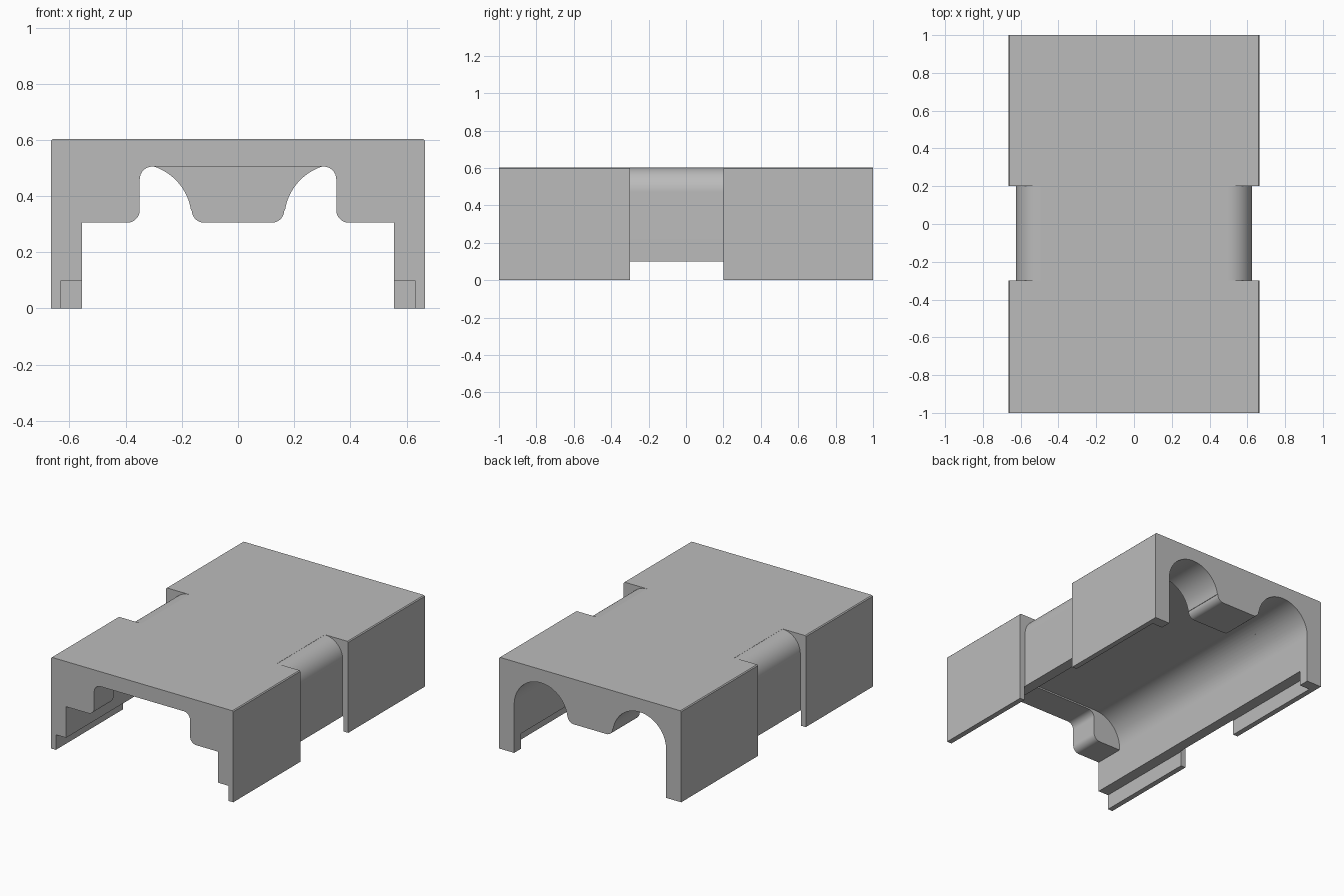
import bpy, bmesh
from math import sin, cos, radians

cube = bpy.data.objects.get("Cube")
if cube:
    bpy.data.objects.remove(cube, do_unlink=True)

grey = bpy.data.materials.new("plain grey")
grey.use_nodes = True
colour = (0.5, 0.5, 0.5, 1)
grey.diffuse_color = colour
grey.node_tree.nodes["Principled BSDF"].inputs["Base Color"].default_value = colour


def arc(cx, cz, r, start, end, steps=14):
    angles = [radians(start + (end - start) * i / steps) for i in range(steps + 1)]
    return [(cx + r * cos(a), cz + r * sin(a)) for a in angles]


def mirrored(half):
    return half + [(-x, z) for x, z in reversed(half)]


def extrude(name, profile, y0, y1):
    """Solid with an x-z profile running from y0 to y1."""
    bm = bmesh.new()
    face = bm.faces.new([bm.verts.new((x, y0, z)) for x, z in profile])
    moved = bmesh.ops.extrude_face_region(bm, geom=[face])["geom"]
    verts = [g for g in moved if isinstance(g, bmesh.types.BMVert)]
    bmesh.ops.translate(bm, verts=verts, vec=(0, y1 - y0, 0))
    bmesh.ops.recalc_face_normals(bm, faces=bm.faces)
    mesh = bpy.data.meshes.new(name)
    bm.to_mesh(mesh)
    bm.free()
    mesh.materials.append(grey)
    obj = bpy.data.objects.new(name, mesh)
    bpy.context.collection.objects.link(obj)
    return obj


def cut(obj, profile, y0, y1):
    cutter = extrude("cutter", profile, y0, y1)
    cutter.hide_render = True
    mod = obj.modifiers.new("cut", 'BOOLEAN')
    mod.operation = 'DIFFERENCE'
    mod.solver = 'EXACT'
    mod.object = cutter
    bpy.context.view_layer.update()
    result = bpy.data.meshes.new_from_object(
        obj.evaluated_get(bpy.context.evaluated_depsgraph_get()))
    obj.modifiers.clear()
    obj.data = result
    bpy.data.objects.remove(cutter, do_unlink=True)


# Outer block with slightly eased top edges
cover = extrude("cover", mirrored([(0.665, 0), (0.665, 0.597), (0.659, 0.603)]), -1, 1)

# Front opening between the two side lobes
front_opening = ([(0.555, -0.1), (0.555, 0.305)]
                 + arc(0.395, 0.35, 0.045, 270, 180, 8)
                 + arc(0.305, 0.46, 0.045, 0, 90, 8))
cut(cover, mirrored(front_opening), -1.1, -0.7)

# Back opening: twin arches around a central rib
back_opening = ([(0.555, -0.1)] + arc(0.36, 0.32, 0.195, 0, 171, 26)
                + arc(0.12, 0.35, 0.045, 0, -90, 8))
cut(cover, mirrored(back_opening), 0.6, 1.1)

# Main cavity with rounded upper corners
cavity = [(0.555, -0.1)] + arc(0.36, 0.32, 0.195, 0, 90)
cut(cover, mirrored(cavity), -0.8, 0.72)

# Rebate that leaves thin skirts along the bottom
cut(cover, mirrored([(0.63, -0.1), (0.63, 0.1)]), -1.1, 0.93)

# Rounded grip recess on each side
recess = [(0.8, -0.1), (0.8, 0.7), (0.495, 0.7)] + arc(0.495, 0.472, 0.13, 90, 0) + [(0.625, -0.1)]
for side in (1, -1):
    cut(cover, [(side * x, z) for x, z in recess], -0.3, 0.2)

# Smooth the curved surfaces, keep corners sharp
bpy.ops.object.select_all(action='DESELECT')
cover.select_set(True)
bpy.context.view_layer.objects.active = cover
bpy.ops.object.shade_smooth_by_angle(angle=radians(30))
normals = cover.modifiers.new("weighted normals", 'WEIGHTED_NORMAL')
normals.keep_sharp = True
